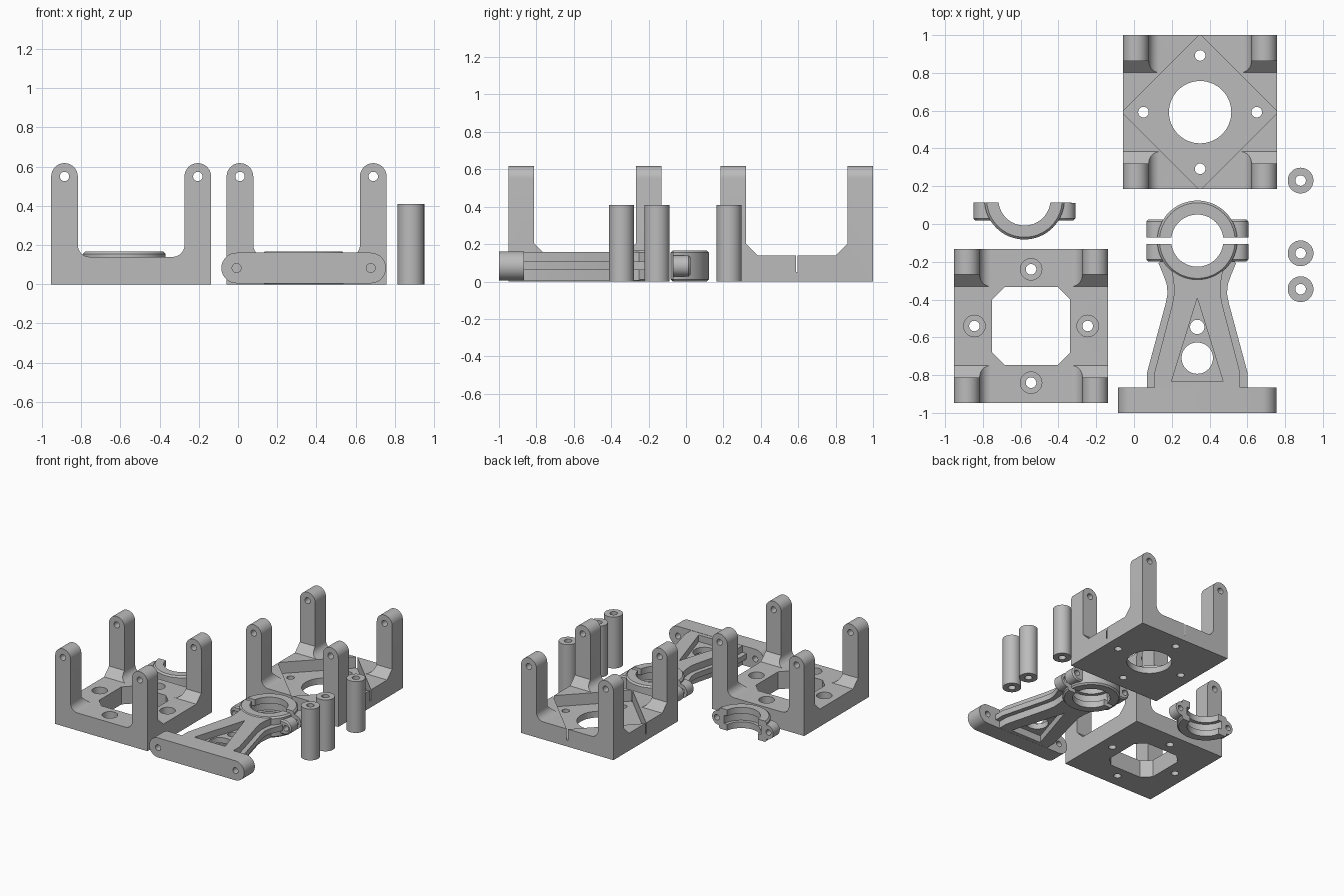
import bpy, bmesh
from math import sin, cos, pi, radians
from mathutils import Matrix

cube = bpy.data.objects.get("Cube")
if cube:
    bpy.data.objects.remove(cube, do_unlink=True)

grey = bpy.data.materials.new("light_grey")
grey.use_nodes = True
grey.diffuse_color = (0.5, 0.5, 0.5, 1)
grey.node_tree.nodes["Principled BSDF"].inputs["Base Color"].default_value = (0.5, 0.5, 0.5, 1)


def arc(cx, cy, r, start, end, n=16):
    return [(cx + r * cos(radians(start + (end - start) * i / n)),
             cy + r * sin(radians(start + (end - start) * i / n))) for i in range(n + 1)]


def circle(cx, cy, r, n=48):
    return arc(cx, cy, r, 0, 360, n)[:-1]


def mirrored(points, cx=0):
    """Close a right-hand outline with its mirror image."""
    return [(cx + x, y) for x, y in points] + [(cx - x, y) for x, y in reversed(points)]


def prism(points, axis, lo, hi, name="part"):
    """Extrude a 2D outline along an axis."""
    place = {"x": lambda u, v, w: (w, u, v),
             "y": lambda u, v, w: (u, w, v),
             "z": lambda u, v, w: (u, v, w)}[axis]
    bm = bmesh.new()
    ends = [[bm.verts.new(place(u, v, w)) for u, v in points] for w in (lo, hi)]
    for ring in ends:
        bm.faces.new(ring)
    for i in range(len(points)):
        j = (i + 1) % len(points)
        bm.faces.new((ends[0][i], ends[0][j], ends[1][j], ends[1][i]))
    bmesh.ops.recalc_face_normals(bm, faces=bm.faces)
    mesh = bpy.data.meshes.new(name)
    bm.to_mesh(mesh)
    bm.free()
    mesh.materials.append(grey)
    obj = bpy.data.objects.new(name, mesh)
    bpy.context.collection.objects.link(obj)
    return obj


def bake(obj):
    bpy.context.view_layer.update()
    deps = bpy.context.evaluated_depsgraph_get()
    mesh = bpy.data.meshes.new_from_object(obj.evaluated_get(deps))
    obj.modifiers.clear()
    obj.data = mesh
    return obj


def combine(obj, operation, *others):
    for other in others:
        mod = obj.modifiers.new("combine", "BOOLEAN")
        mod.operation, mod.solver, mod.object = operation, "EXACT", other
        bake(obj)
        bpy.data.objects.remove(other, do_unlink=True)
    return obj


def chamfer(obj, width):
    mod = obj.modifiers.new("chamfer", "BEVEL")
    mod.width, mod.segments = width, 1
    mod.limit_method, mod.angle_limit = "ANGLE", radians(60)
    return bake(obj)


def finish(obj, name):
    obj.name = obj.data.name = name
    bpy.ops.object.select_all(action="DESELECT")
    obj.select_set(True)
    bpy.context.view_layer.objects.active = obj
    bpy.ops.object.shade_smooth_by_angle(angle=radians(30))


# Four-legged bracket: front outline crossed with side outline
HALF, LEG, FLOOR, PIN = 0.408, 0.136, 0.14, 0.55


def bracket():
    inner, tip = HALF - LEG, HALF - LEG / 2
    front = [(HALF, 0)] + arc(tip, PIN, LEG / 2, 0, 180) \
        + arc(inner - 0.06, FLOOR + 0.06, 0.06, 0, -90, 10)
    side = [(HALF, -0.1), (HALF, 0.7), (inner, 0.7), (inner, 0.203), (inner - 0.063, FLOOR + 0.0002)]
    body = prism(mirrored(front), "y", -0.5, 0.5)
    combine(body, "INTERSECT", prism(mirrored(side), "x", -0.5, 0.5))
    for s in (-1, 1):
        combine(body, "DIFFERENCE", prism(circle(s * tip, PIN, 0.024, 24), "y", -0.6, 0.6))
    return body


def bolt_spots():
    return [(0.3 * cos(i * pi / 2), 0.3 * sin(i * pi / 2)) for i in range(4)]


# Front bracket: eight-sided opening and counterbored bolt holes
front_bracket = bracket()
W, C = 0.207, 0.14
combine(front_bracket, "DIFFERENCE",
        prism(mirrored([(C, -W), (W, -C), (W, C), (C, W)]), "z", -0.1, 0.3))
for x, y in bolt_spots():
    combine(front_bracket, "DIFFERENCE",
            prism(circle(x, y, 0.057, 32), "z", 0.05, 0.3),
            prism(circle(x, y, 0.028, 24), "z", -0.1, 0.1))
front_bracket.location = (-0.545, -0.54, 0)
finish(front_bracket, "front_bracket")

# Back bracket: diamond pocket, round opening and bolt holes
back_bracket = bracket()
combine(back_bracket, "DIFFERENCE",
        prism(circle(0, 0, 0.413, 4), "z", 0.05, 0.3),
        prism(circle(0, 0, 0.165, 64), "z", -0.1, 0.3))
for x, y in bolt_spots():
    combine(back_bracket, "DIFFERENCE", prism(circle(x, y, 0.028, 24), "z", -0.1, 0.1))
back_bracket.location = (0.35, 0.592, 0)
finish(back_bracket, "back_bracket")

# Split clamp ring with bolt ears, centred on its own bore
TOP, MID, GAP = 0.166, 0.083, 0.0175


def bore(obj):
    combine(obj, "DIFFERENCE",
            prism(circle(0, 0, 0.138, 64), "z", -0.1, 0.3),
            prism(circle(0, 0, 0.165, 64), "z", 0.05, 0.116))
    for s in (-1, 1):
        combine(obj, "DIFFERENCE", prism(circle(s * 0.228, MID, 0.022, 24), "y", -0.125, 0.125))
    return obj


def clamp():
    ring = chamfer(prism(circle(0, 0, 0.212, 64), "z", 0, TOP), 0.012)
    ears = chamfer(prism(arc(0.213, MID, 0.057, -90, 90) + arc(-0.213, MID, 0.057, 90, 270),
                         "y", -0.111, 0.111), 0.01)
    return combine(ring, "UNION", ears)


def half_cut(obj, side):
    box = [(-0.5, -GAP * side), (0.5, -GAP * side), (0.5, side * 0.5), (-0.5, side * 0.5)]
    return combine(obj, "DIFFERENCE", prism(box, "z", -0.2, 0.4))


clamp_cap = half_cut(bore(clamp()), -1)
clamp_cap.location = (0.335, -0.088, 0)
loose_cap = clamp_cap.copy()
loose_cap.data = clamp_cap.data.copy()
bpy.context.collection.objects.link(loose_cap)
loose_cap.matrix_world = Matrix.Translation((-0.58, 0.13, 0)) @ Matrix.Rotation(pi, 4, "Z")
finish(clamp_cap, "clamp_cap")
finish(loose_cap, "loose_clamp_cap")

# Arm: lower clamp half, ribbed body, thin side flange and foot bar
arm = half_cut(clamp(), 1)
flange = [(0.265, -0.8), (0.265, -0.695), (0.168, -0.335), (0.157, -0.28),
          (0.162, -0.23), (0.18, -0.18), (0.205, -0.12), (0.15, -0.05)]
body = [(0.227, -0.8), (0.227, -0.7), (0.133, -0.34), (0.122, -0.28),
        (0.125, -0.22), (0.135, -0.16), (0.1, -0.06)]
pocket = [(-0.137, -0.747), (0.137, -0.747), (0, -0.305)]
rib = prism(mirrored(body), "z", 0.006, 0.159)
combine(rib, "DIFFERENCE",
        prism(pocket, "z", 0.106, 0.3), prism(pocket, "z", -0.1, 0.062))
combine(rib, "UNION", prism(mirrored(flange), "z", 0.0622, 0.1058))
combine(arm, "UNION", rib)
foot = prism(arc(0.342, MID, 0.078, -90, 90) + arc(-0.342, MID, 0.078, 90, 270),
             "y", -0.912, -0.777)
combine(arm, "UNION", foot)
bore(arm)
for s in (-1, 1):
    combine(arm, "DIFFERENCE", prism(circle(s * 0.342, MID, 0.023, 24), "y", -1, -0.7))
combine(arm, "DIFFERENCE",
        prism(circle(0, -0.622, 0.083), "z", -0.1, 0.3),
        prism(circle(0, -0.457, 0.038, 32), "z", -0.1, 0.3))
arm.location = (0.335, -0.088, 0)
finish(arm, "clamp_arm")

# Standing tube spacers
for i, y in enumerate((0.23, -0.155, -0.345)):
    tube = prism(circle(0, 0, 0.068), "z", 0, 0.41)
    combine(tube, "DIFFERENCE", prism(circle(0, 0, 0.028, 24), "z", -0.1, 0.5))
    tube.location = (0.882, y, 0)
    finish(tube, f"spacer_{i + 1}")
